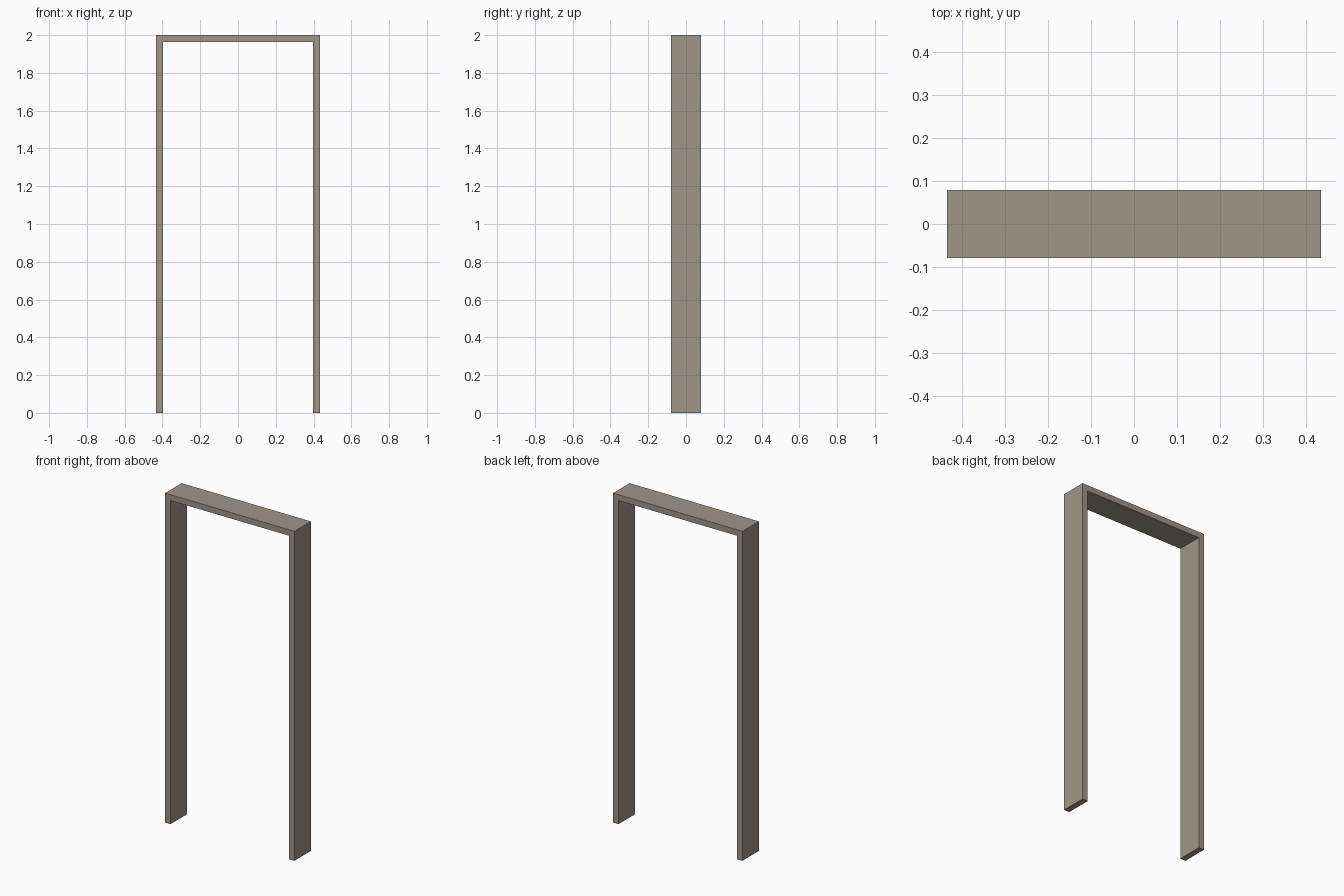
import bpy, bmesh

if "Cube" in bpy.data.objects:
    bpy.data.objects.remove(bpy.data.objects["Cube"])

HALF_W, HALF_D, HEIGHT, THICK = 0.434, 0.079, 2.0, 0.036

# Flat taupe paint
paint = bpy.data.materials.new("taupe_paint")
paint.diffuse_color = (0.35, 0.30, 0.25, 1)
paint.use_nodes = True
paint.node_tree.nodes["Principled BSDF"].inputs["Base Color"].default_value = paint.diffuse_color

# Inverted-U outline of the frame, mirrored about x = 0
inner, under = HALF_W - THICK, HEIGHT - THICK
right = [(inner, under), (inner, 0), (HALF_W, 0), (HALF_W, HEIGHT)]
outline = right + [(-x, z) for x, z in reversed(right)]

# Door frame: outline extruded through its depth
bm = bmesh.new()
face = bm.faces.new([bm.verts.new((x, -HALF_D, z)) for x, z in outline])
extruded = bmesh.ops.extrude_face_region(bm, geom=[face], use_keep_orig=True)
moved = [g for g in extruded["geom"] if isinstance(g, bmesh.types.BMVert)]
bmesh.ops.translate(bm, verts=moved, vec=(0, 2 * HALF_D, 0))
bmesh.ops.recalc_face_normals(bm, faces=bm.faces)

mesh = bpy.data.meshes.new("door_frame")
bm.to_mesh(mesh)
bm.free()
mesh.materials.append(paint)
bpy.context.collection.objects.link(bpy.data.objects.new("door_frame", mesh))
